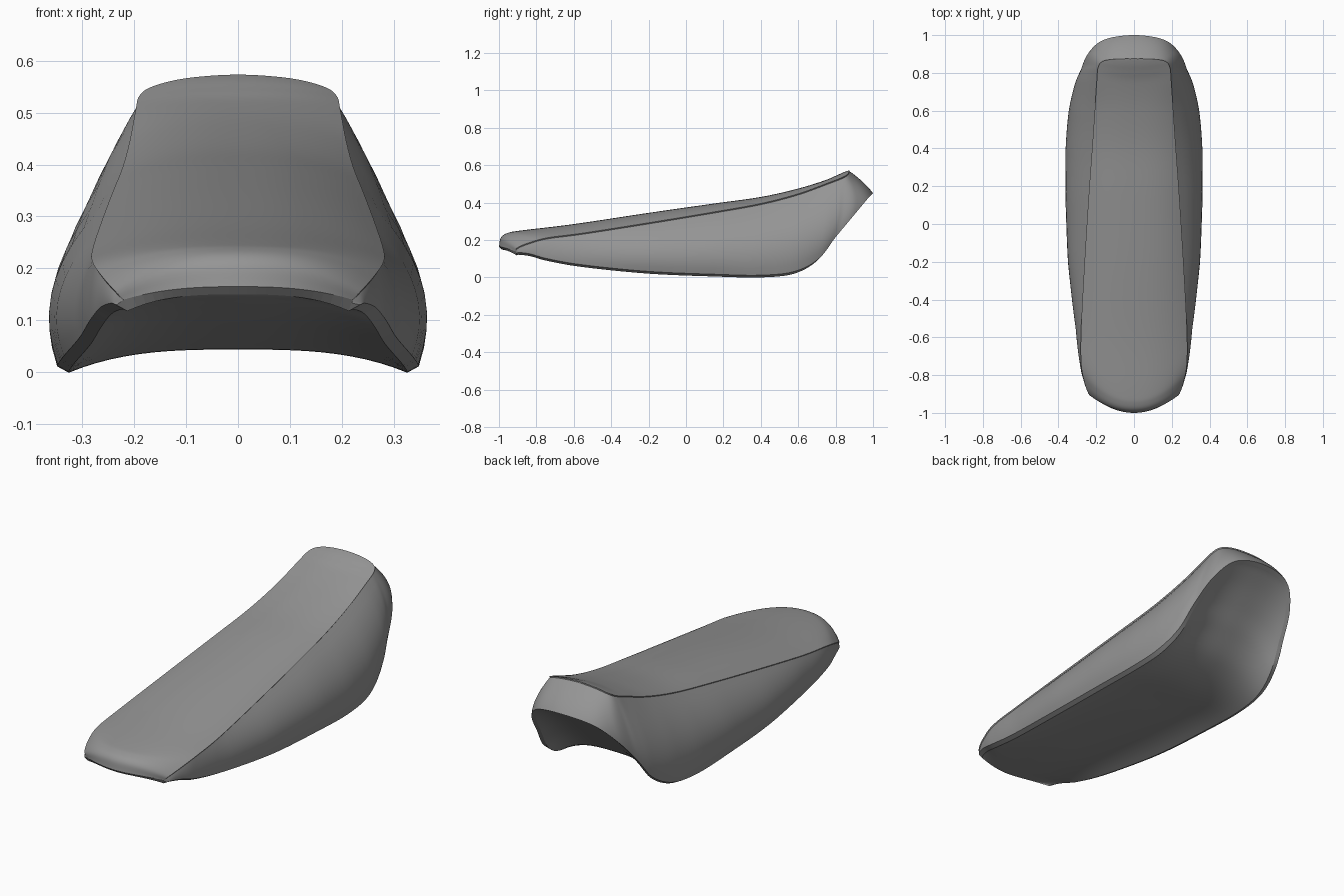
import bpy, bmesh
from mathutils import Vector

if "Cube" in bpy.data.objects:
    bpy.data.objects.remove(bpy.data.objects["Cube"])

# Guide curves, one point per station from the nose (first) to the tail (last)
TOP = [(-1, .165), (-.99, .212), (-.955, .237), (-.88, .251), (-.6, .285), (-.2, .345), (.15, .395),
       (.4, .43), (.6, .475), (.74, .518), (.8, .543), (.838, .560), (.862, .569), (.875, .573)]
SEAM = [(.22, -.915, .14), (.24, -.9, .16), (.262, -.84, .185), (.28, -.74, .212), (.28, -.55, .237),
        (.262, -.2, .292), (.24, .15, .35), (.222, .4, .395), (.208, .6, .447), (.197, .76, .505),
        (.19, .83, .532), (.165, .862, .550), (.1, .873, .566), (0, .875, .573)]
RIM = [(.235, -.905, .13), (.245, -.89, .133), (.265, -.83, .125), (.285, -.74, .1), (.305, -.55, .067),
       (.335, -.2, .032), (.346, .15, .017), (.347, .4, .012), (.335, .58, .032), (.31, .71, .1),
       (.285, .8, .215), (.245, .9, .335), (.16, .975, .425), (0, 1, .45)]
UNDER = [(-.985, .15), (-.97, .146), (-.93, .14), (-.82, .125), (-.58, .098), (-.2, .07), (.15, .052),
         (.4, .047), (.58, .1), (.71, .2), (.8, .29), (.88, .365), (.95, .42), (.978, .438)]
BULGE = [0, .003, .006, .01, .03, .09, .12, .127, .12, .1, .06, .05, .03, .02]
SUB, N, W = 6, 12, 10


def spline(points):
    """Smooth curve through the points; mirrored across x = 0 at the tail."""
    p = [Vector(q if len(q) == 3 else (0, *q)) for q in points]
    mirrored = Vector((-p[-2].x, p[-2].y, p[-2].z))
    p = [2 * p[0] - p[1]] + p + [mirrored]
    out = []
    for i in range(1, len(p) - 2):
        a, b, c, d = p[i - 1:i + 3]
        for k in range(SUB):
            t = k / SUB
            out.append(.5 * (2 * b + (c - a) * t + (2 * a - 5 * b + 4 * c - d) * t * t
                             + (3 * b - a - 3 * c + d) * t ** 3))
    return out + [p[-2]]


def across(centre, edge, power):
    """Crowned row from the centre line to an edge point."""
    pts = []
    for i in range(N + 1):
        s = i / N
        pts.append(Vector((edge.x * s, centre.y + (edge.y - centre.y) * s * s,
                           centre.z + (edge.z - centre.z) * s ** power)))
    return pts


def section(top, seam, rim, under, bulge):
    """Half section: padded top, seam lip, side wall, rim, underside."""
    out_dir = Vector((rim.x, max(0, rim.y - .55), 0)).normalized()
    start = seam + Vector((-.004 if seam.x > .01 else 0, 0, -.006))
    ctrl = (start + rim) / 2 + out_dir * bulge
    wall = []
    for i in range(W + 1):
        t = i / W
        wall.append(start * (1 - t) ** 2 + ctrl * 2 * t * (1 - t) + rim * t * t)
    inner = rim - out_dir * .022 - Vector((0, 0, .012))
    return across(top, seam, 2.6) + wall + across(under, inner, 3)[::-1]


curves = [spline(c) for c in (TOP, SEAM, RIM, UNDER)]
rows = []
for j, (a, b, c, d) in enumerate(zip(*curves)):
    i, f = divmod(j, SUB)
    nxt = BULGE[min(i + 1, len(BULGE) - 1)]
    rows.append(section(a, b, c, d, BULGE[i] + (nxt - BULGE[i]) * f / SUB))

# Seat shell, right half
bm = bmesh.new()
grid = [[bm.verts.new(p) for p in r] for r in rows]
M = len(grid[0])
for r0, r1 in zip(grid, grid[1:]):
    for i in range(M - 1):
        f = bm.faces.new((r0[i], r0[i + 1], r1[i + 1], r1[i]))
        f.smooth = True
    # crisp lines: panel seam, lip, outer and inner rim
    for i in (N, N + 1, N + 1 + W, N + 2 + W):
        bm.edges.get((r0[i], r1[i])).smooth = False
# Nose strip between the top panel and the underside
g = grid[0]
for i in range(N):
    bm.faces.new((g[i], g[i + 1], g[M - 2 - i], g[M - 1 - i]))
bm.faces.new(g[N:N + W + 3])
for i in range(M - 1):
    bm.edges.get((g[i], g[i + 1])).smooth = False
bmesh.ops.remove_doubles(bm, verts=bm.verts, dist=.0002)
bmesh.ops.dissolve_degenerate(bm, edges=bm.edges, dist=.0001)

# Left half by mirroring
geom = bm.verts[:] + bm.edges[:] + bm.faces[:]
bmesh.ops.mirror(bm, geom=geom, axis='X', merge_dist=.0002)
bmesh.ops.recalc_face_normals(bm, faces=bm.faces)

mesh = bpy.data.meshes.new("saddle_seat")
bm.to_mesh(mesh)
bm.free()
seat = bpy.data.objects.new("saddle_seat", mesh)
bpy.context.collection.objects.link(seat)

# Single grey cover
grey = bpy.data.materials.new("grey_cover")
grey.diffuse_color = (.3, .3, .3, 1)
grey.use_nodes = True
grey.node_tree.nodes["Principled BSDF"].inputs["Base Color"].default_value = grey.diffuse_color
mesh.materials.append(grey)
